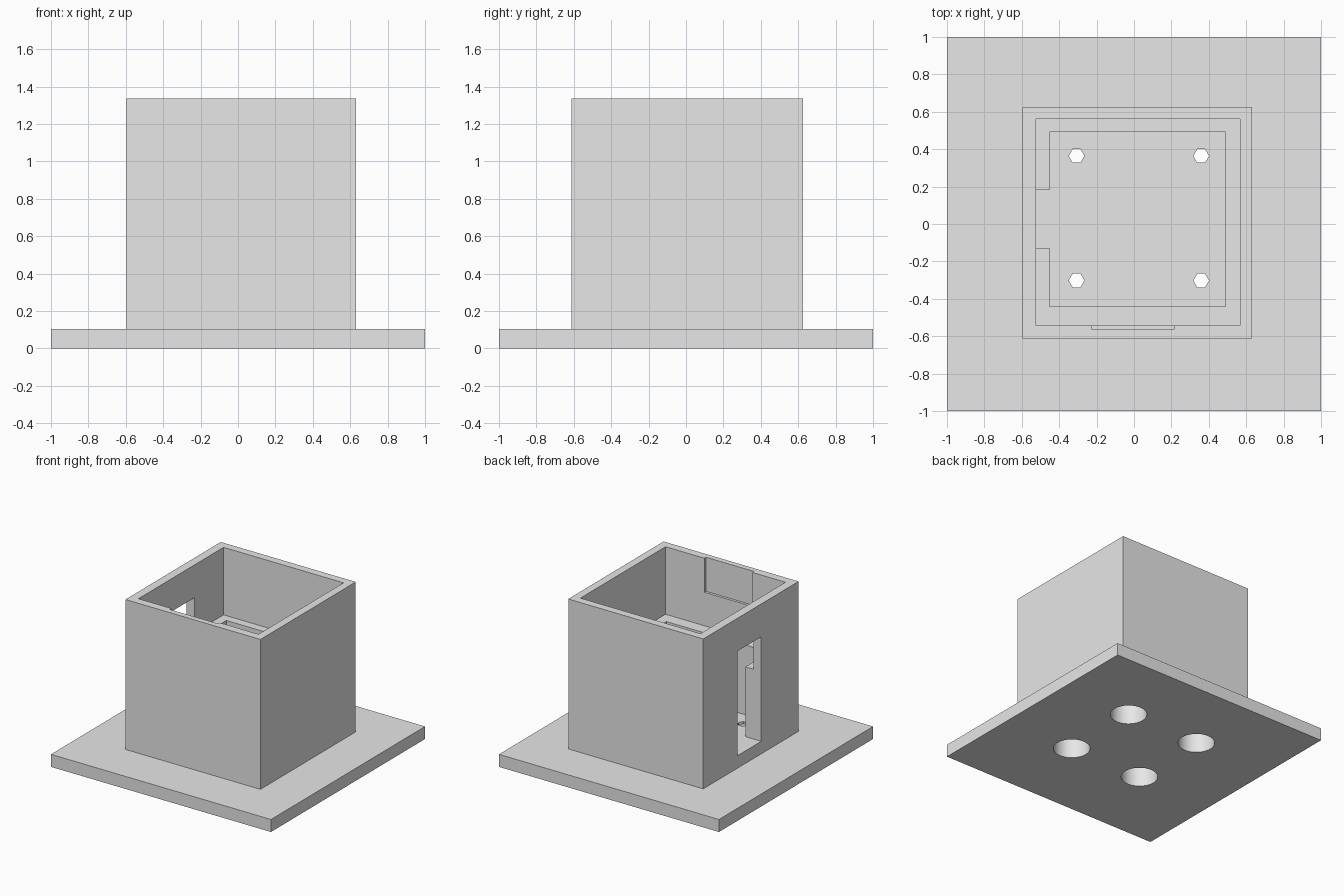
import bpy
import math

cube = bpy.data.objects.get("Cube")
if cube:
    bpy.data.objects.remove(cube, do_unlink=True)

grey = bpy.data.materials.new("plain_grey")
grey.use_nodes = True
grey.diffuse_color = (0.8, 0.8, 0.8, 1)
grey.node_tree.nodes["Principled BSDF"].inputs["Base Color"].default_value = (0.8, 0.8, 0.8, 1)


def box(name, x, y, z):
    """Box from (low, high) ranges on each axis."""
    bpy.ops.mesh.primitive_cube_add(size=1, location=[sum(r) / 2 for r in (x, y, z)])
    ob = bpy.context.object
    ob.name = name
    ob.scale = [r[1] - r[0] for r in (x, y, z)]
    bpy.ops.object.transform_apply(location=True, scale=True)
    ob.data.materials.append(grey)
    return ob


def cylinder(name, sides, radius, x, y, z):
    bpy.ops.mesh.primitive_cylinder_add(vertices=sides, radius=radius, depth=z[1] - z[0],
                                        location=(x, y, sum(z) / 2),
                                        rotation=(0, 0, math.pi / 2))
    ob = bpy.context.object
    ob.name = name
    bpy.ops.object.transform_apply(location=True, rotation=True)
    ob.data.materials.append(grey)
    return ob


def combine(target, tool, operation):
    """Apply a boolean and remove the tool object."""
    tool.hide_render = True
    bpy.context.view_layer.objects.active = target
    mod = target.modifiers.new(tool.name, "BOOLEAN")
    mod.operation = operation
    mod.solver = "EXACT"
    mod.object = tool
    bpy.ops.object.modifier_apply(modifier=mod.name)
    bpy.data.objects.remove(tool, do_unlink=True)


PLATE_TOP, FLOOR, LEDGE, DOOR_TOP, RIM = 0.103, 0.206, 0.78, 1.065, 1.335
ABOVE = RIM + 0.1

# Wide base plate with the square box standing on it
body = box("box_on_base_plate", (-1, 1), (-1, 1), (0, PLATE_TOP))
combine(body, box("walls", (-0.595, 0.632), (-0.611, 0.626), (0.05, RIM)), "UNION")

# Interior: narrow lower room, wider upper room leaving a ledge
combine(body, box("upper_room", (-0.524, 0.567), (-0.544, 0.561), (LEDGE, ABOVE)), "DIFFERENCE")
combine(body, box("lower_room", (-0.451, 0.488), (-0.442, 0.492), (FLOOR, LEDGE + 0.1)), "DIFFERENCE")

# Tall opening in the right wall, shallow notch inside the front rim
combine(body, box("side_opening", (-0.7, -0.4), (-0.127, 0.182), (FLOOR, DOOR_TOP)), "DIFFERENCE")
combine(body, box("rim_notch", (-0.224, 0.215), (-0.565, -0.5), (1.055, ABOVE)), "DIFFERENCE")

# Four round sockets from below, each with a small hexagonal through hole
for x in (-0.307, 0.359):
    for y in (-0.302, 0.364):
        combine(body, cylinder("socket", 48, 0.138, x, y, (-0.1, 0.186)), "DIFFERENCE")
        combine(body, cylinder("screw_hole", 6, 0.042, x, y, (0.1, 0.3)), "DIFFERENCE")

bpy.ops.object.select_all(action="DESELECT")
body.select_set(True)
bpy.context.view_layer.objects.active = body
bpy.ops.object.shade_smooth_by_angle(angle=math.radians(20))
